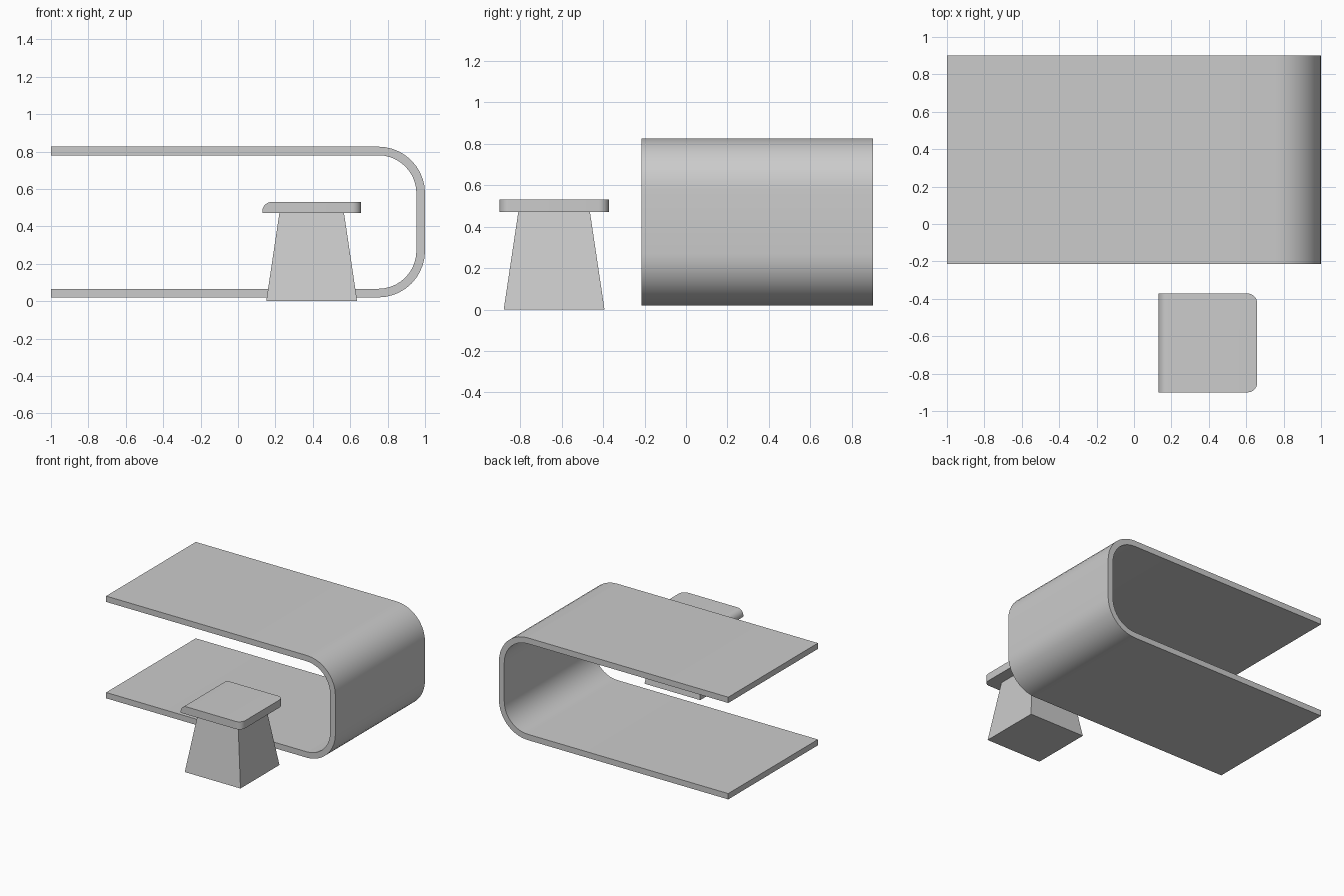
import bpy, bmesh
from math import sin, cos, pi
from mathutils import Matrix

if "Cube" in bpy.data.objects:
    bpy.data.objects.remove(bpy.data.objects["Cube"])


def finish(bm, name):
    bmesh.ops.recalc_face_normals(bm, faces=bm.faces)
    mesh = bpy.data.meshes.new(name)
    bm.to_mesh(mesh)
    bm.free()
    obj = bpy.data.objects.new(name, mesh)
    bpy.context.collection.objects.link(obj)
    return obj


def box(x0, x1, y0, y1, z0, z1):
    bm = bmesh.new()
    m = Matrix.Translation(((x0 + x1) / 2, (y0 + y1) / 2, (z0 + z1) / 2))
    m = m @ Matrix.Diagonal((x1 - x0, y1 - y0, z1 - z0, 1))
    bmesh.ops.create_cube(bm, size=1, matrix=m)
    return bm


# Desk: a C-shaped bent sheet, swept along y
X0, X1, Z0, Z1 = -1.0, 1.0, 0.02, 0.826
Y0, Y1 = -0.215, 0.902
R, T, SEG = 0.25, 0.046, 10


def c_path(inset):
    r = R - inset
    pts = [(X0, Z0 + inset)]
    for cz, start in ((Z0 + R, -pi / 2), (Z1 - R, 0)):
        for i in range(SEG + 1):
            a = start + i * pi / 2 / SEG
            pts.append((X1 - R + r * cos(a), cz + r * sin(a)))
    return pts + [(X0, Z1 - inset)]


bm = bmesh.new()
rings = []
for (xo, zo), (xi, zi) in zip(c_path(0), c_path(T)):
    rings.append([bm.verts.new(p) for p in
                  ((xo, Y0, zo), (xo, Y1, zo), (xi, Y1, zi), (xi, Y0, zi))])
for a, b in zip(rings, rings[1:]):
    for i in range(4):
        j = (i + 1) % 4
        bm.faces.new((a[i], a[j], b[j], b[i]))
bm.faces.new(rings[0])
bm.faces.new(rings[-1])
desk = finish(bm, "desk_shell")
bpy.context.view_layer.objects.active = desk
desk.select_set(True)
bpy.ops.object.shade_smooth_by_angle()
desk.select_set(False)

# Stool base: square block tapering upward
CX, CY = 0.394, -0.636
bm = box(CX - 0.243, CX + 0.243, CY - 0.243, CY + 0.243, 0, 0.472)
for v in bm.verts:
    if v.co.z > 0.2:
        v.co.x = CX + (v.co.x - CX) * 0.71
        v.co.y = CY + (v.co.y - CY) * 0.71
finish(bm, "stool_base")

# Stool seat: rounded upper left edge and rounded right corners
bm = box(0.13, 0.658, -0.9, -0.372, 0.47, 0.53)
edges = []
for e in bm.edges:
    a, b = (v.co for v in e.verts)
    right_corner = a.x > 0.5 and b.x > 0.5 and abs(a.z - b.z) > 0.01
    left_top = a.x < 0.2 and b.x < 0.2 and a.z > 0.5 and b.z > 0.5
    if right_corner or left_top:
        edges.append(e)
bmesh.ops.bevel(bm, geom=edges, offset=0.05, offset_type='OFFSET',
                segments=8, profile=0.5, affect='EDGES')
seat = finish(bm, "stool_seat")
bpy.context.view_layer.objects.active = seat
seat.select_set(True)
bpy.ops.object.shade_smooth_by_angle()
